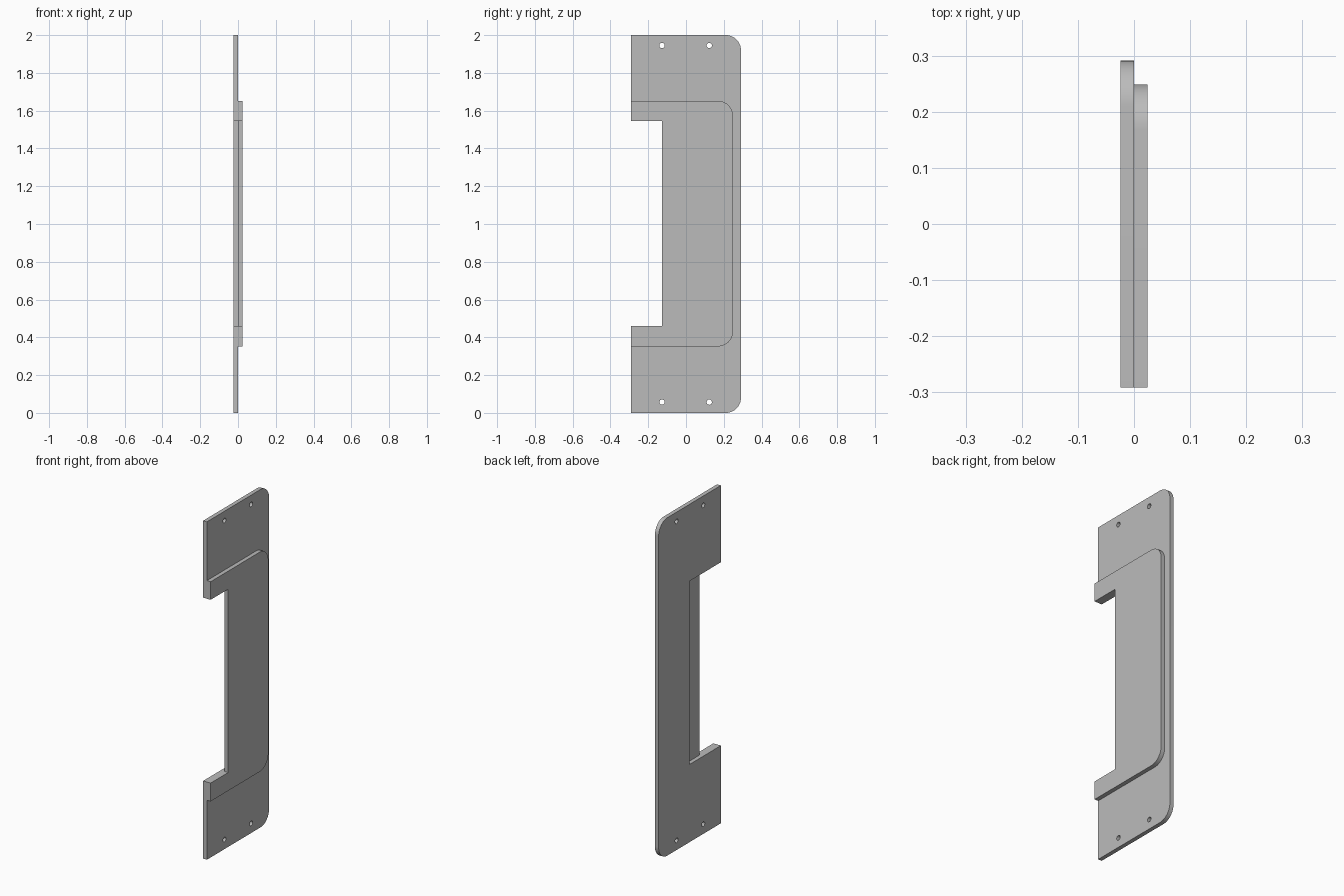
import bpy, bmesh
from math import cos, sin, pi
from mathutils import Vector

cube = bpy.data.objects.get("Cube")
if cube:
    bpy.data.objects.remove(cube, do_unlink=True)

grey = bpy.data.materials.new("plain_grey")
grey.use_nodes = True
colour = (0.5, 0.5, 0.5, 1)
grey.diffuse_color = colour
grey.node_tree.nodes["Principled BSDF"].inputs["Base Color"].default_value = colour

FRONT, THICK = -0.291, 0.0245
NOTCH_LOW, NOTCH_HIGH = 0.46, 1.545


def arc(y, z, r, start, sweep, steps):
    return [(y + r * cos(start + sweep * i / steps),
             z + r * sin(start + sweep * i / steps)) for i in range(steps + 1)]


def c_outline(back, low, high, notch, r):
    """C-shaped profile in the YZ plane with two rounded back corners."""
    return ([(FRONT, low)]
            + arc(back - r, low + r, r, -pi / 2, pi / 2, 12)
            + arc(back - r, high - r, r, 0, pi / 2, 12)
            + [(FRONT, high), (FRONT, NOTCH_HIGH), (notch, NOTCH_HIGH),
               (notch, NOTCH_LOW), (FRONT, NOTCH_LOW)])


def make_plate(name, loops, x):
    """Fill the loops (the first is the outline, the rest holes) and thicken along +x."""
    bm = bmesh.new()
    edges = []
    for loop in loops:
        verts = [bm.verts.new((x, y, z)) for y, z in loop]
        edges += [bm.edges.new((a, b)) for a, b in zip(verts, verts[1:] + verts[:1])]
    bmesh.ops.triangle_fill(bm, edges=edges, use_beauty=True, normal=Vector((1, 0, 0)))
    grown = bmesh.ops.extrude_face_region(bm, geom=bm.faces[:], use_keep_orig=True)
    moved = [g for g in grown["geom"] if isinstance(g, bmesh.types.BMVert)]
    bmesh.ops.translate(bm, verts=moved, vec=(THICK, 0, 0))
    bmesh.ops.recalc_face_normals(bm, faces=bm.faces[:])
    mesh = bpy.data.meshes.new(name)
    bm.to_mesh(mesh)
    bm.free()
    mesh.materials.append(grey)
    obj = bpy.data.objects.new(name, mesh)
    bpy.context.collection.objects.link(obj)
    bpy.ops.object.select_all(action='DESELECT')
    obj.select_set(True)
    bpy.context.view_layer.objects.active = obj
    bpy.ops.object.shade_smooth_by_angle()


# Back plate with a deep notch and four screw holes
holes = [arc(y, z, 0.014, 0, 2 * pi, 24)[:-1]
         for y in (-0.127, 0.123) for z in (0.057, 1.945)]
make_plate("back_plate", [c_outline(0.291, 0, 2, 0.0, 0.08)] + holes, -THICK)

# Raised plate with a shallower notch
make_plate("raised_plate", [c_outline(0.249, 0.352, 1.652, -0.127, 0.08)], 0)
